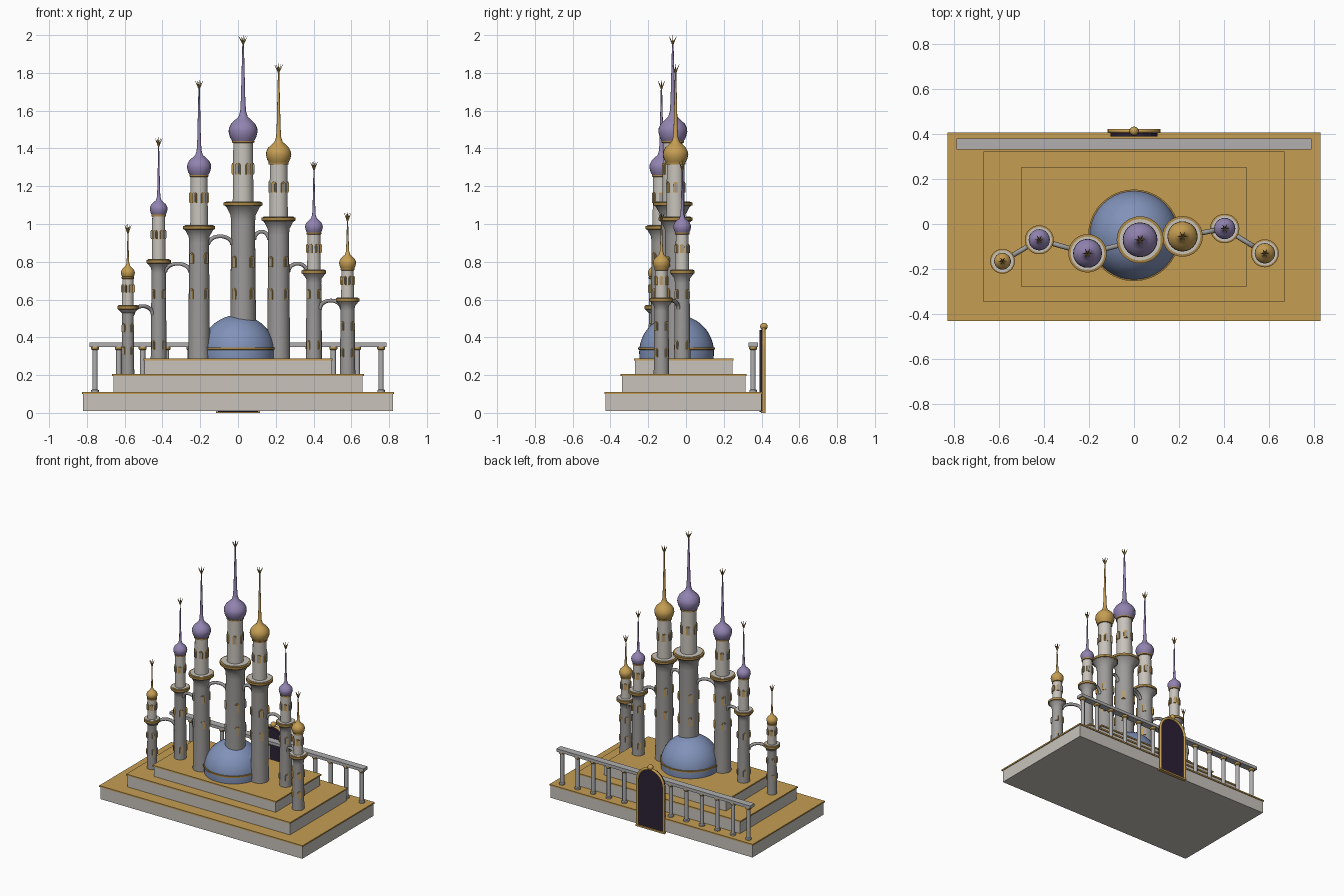
import bpy, math
from mathutils import Vector

if "Cube" in bpy.data.objects:
    bpy.data.objects.remove(bpy.data.objects["Cube"])

def mat(name, r, g, b):
    m = bpy.data.materials.new(name)
    m.diffuse_color = (r, g, b, 1)
    m.use_nodes = True
    m.node_tree.nodes["Principled BSDF"].inputs["Base Color"].default_value = m.diffuse_color
    return m

GOLD = mat("gold", .56, .34, .085)
TRIM = mat("dark gold", .40, .24, .06)
PALE = mat("pale stone", .58, .55, .50)
GREY = mat("grey stone", .34, .33, .32)
RAIL = mat("rail stone", .44, .43, .43)
BLUE = mat("dome blue", .22, .29, .49)
PURPLE = mat("purple", .29, .23, .44)
DARK = mat("door dark", .025, .015, .035)

def mesh(name, verts, faces, material, smooth=False):
    me = bpy.data.meshes.new(name)
    me.from_pydata(verts, [], faces)
    me.materials.append(material)
    o = bpy.data.objects.new(name, me)
    bpy.context.collection.objects.link(o)
    if smooth:
        bpy.ops.object.select_all(action='DESELECT')
        o.select_set(True)
        bpy.context.view_layer.objects.active = o
        bpy.ops.object.shade_smooth_by_angle(angle=math.radians(40))
    return o

def box(name, x0, x1, y0, y1, z0, z1, material):
    v = [(x, y, z) for z in (z0, z1) for x, y in ((x0, y0), (x1, y0), (x1, y1), (x0, y1))]
    f = [(3, 2, 1, 0), (4, 5, 6, 7)] + [(i, (i + 1) % 4, (i + 1) % 4 + 4, i + 4) for i in range(4)]
    return mesh(name, v, f, material)

def lathe(name, x, y, profile, material, n=32):
    """Revolve (radius, z) pairs around a vertical axis, capped at both ends."""
    v = [(x + r * math.cos(2 * math.pi * i / n), y + r * math.sin(2 * math.pi * i / n), z)
         for r, z in profile for i in range(n)]
    f = [(k * n + i, k * n + (i + 1) % n, (k + 1) * n + (i + 1) % n, (k + 1) * n + i)
         for k in range(len(profile) - 1) for i in range(n)]
    f += [tuple(reversed(range(n))), tuple(range(len(v) - n, len(v)))]
    return mesh(name, v, f, material, True)

def tube(name, points, radius, material, tip=1.0):
    """Round bar through the points, tapering to tip * radius."""
    cu = bpy.data.curves.new(name, 'CURVE')
    cu.dimensions = '3D'
    cu.bevel_depth, cu.bevel_resolution, cu.use_fill_caps = radius, 1, True
    s = cu.splines.new('POLY')
    s.points.add(len(points) - 1)
    for i, p in enumerate(points):
        s.points[i].co = (*p, 1)
        s.points[i].radius = 1 + (tip - 1) * i / (len(points) - 1)
    cu.materials.append(material)
    o = bpy.data.objects.new(name, cu)
    bpy.context.collection.objects.link(o)
    return o

def arch_outline(w, h, n=8):
    """Half-round arch outline in 2D, from bottom right to bottom left."""
    return [(w, 0)] + [(w * math.cos(math.pi * i / n), h - w + w * math.sin(math.pi * i / n))
                       for i in range(n + 1)] + [(-w, 0)]

def plate(name, origin, angle, w, h, d0, d1, material):
    """Arched slab facing outward at an angle, between depths d0 and d1."""
    out = Vector((math.cos(angle), math.sin(angle), 0))
    side = Vector((-out.y, out.x, 0))
    pts = arch_outline(w, h)
    n = len(pts)
    v = [Vector(origin) + out * d + side * a + Vector((0, 0, b)) for d in (d0, d1) for a, b in pts]
    f = [tuple(reversed(range(n))), tuple(range(n, 2 * n))]
    f += [(i, (i + 1) % n, (i + 1) % n + n, i + n) for i in range(n)]
    return mesh(name, v, f, material)

# Stepped base with gold tops
for i, (w, y0, y1, z0, z1) in enumerate([(.82, -.425, .4, .01, .11),
                                         (.66, -.34, .315, .11, .205),
                                         (.495, -.27, .245, .205, .288)]):
    box(f"step_{i}", -w, w, y0, y1, z0, z1 - .01, PALE)
    box(f"step_top_{i}", -w - .006, w + .006, y0 - .006, y1 + .006, z1 - .01, z1, GOLD)

# Dome with gold band
DX, DY = 0, -.05
lathe("dome", DX, DY, [(.196, .285), (.198, .32)] +
      [(.198 * math.cos(a), .32 + .198 * math.sin(a)) for a in
       [math.pi / 2 * i / 12 for i in range(1, 12)]] + [(.002, .518)], BLUE, 40)
lathe("dome_band", DX, DY, [(.19, .333), (.203, .335), (.203, .346), (.19, .348)], TRIM, 40)

def windows(name, x, y, r, z, count, s):
    for i in range(count):
        a = -math.pi / 2 + (i + .5) * 2 * math.pi / count
        o = (x, y, z - s)
        plate(name + "_frame", o, a, s * .45, 2 * s, r * .85, r + .005, GOLD)
        plate(name + "_pane", (x, y, z - s * .8), a, s * .24, 1.55 * s, r * .85, r + .007, GREY)

def tower(name, x, y, z0, r, zb, rb, ru, zu, bulb, ztip, roof, rows):
    # Shaft with flared shoulder, balcony rim and upper drum
    lathe(name + "_shaft", x, y, [(r, z0), (r * .9, zb - rb * 1.0), (r * .95, zb - rb * .6),
                                  (rb * .85, zb - .02), (rb * .95, zb - .012)], GREY)
    lathe(name + "_balcony_rim", x, y, [(rb * .9, zb - .014), (rb, zb - .012), (rb, zb + .004),
                                        (rb * .9, zb + .006)], TRIM)
    lathe(name + "_balcony_floor", x, y, [(rb * .88, zb - .01), (rb * .88, zb + .009)], PALE)
    lathe(name + "_drum", x, y, [(ru, zb), (ru * .94, zu)], PALE)
    lathe(name + "_collar", x, y, [(ru * .95, zu - .006), (ru * 1.08, zu - .004),
                                   (ru * 1.08, zu + .005), (ru * .9, zu + .007)], TRIM)
    # Onion roof running into a slender spire
    b = bulb
    lathe(name + "_roof", x, y, [(.72 * b, zu), (.9 * b, zu + .3 * b), (b, zu + .7 * b),
                                 (.97 * b, zu + .95 * b), (.82 * b, zu + 1.25 * b),
                                 (.56 * b, zu + 1.5 * b), (.32 * b, zu + 1.72 * b),
                                 (.2 * b, zu + 2.1 * b), (.15 * b, zu + 3 * b),
                                 (.05 * b, ztip - .035)], roof, 24)
    # Starburst finial
    k = .012 + .15 * b
    base = Vector((x, y, ztip - .048))
    for i in range(7):
        a = 2 * math.pi * i / 6
        d = Vector((k * math.cos(a), k * math.sin(a), .042)) if i < 6 else Vector((0, 0, .048))
        tube(name + "_finial_ray", [base, base + d * .5, base + d], .0045, TRIM, .15)
    # Arched windows
    s = .014 + .22 * b
    windows(name + "_drum_window", x, y, ru * .97, (zb + zu) / 2 + .02, 6, s)
    for z in rows:
        windows(name + "_shaft_window", x, y, r * .94, z, 4, s)

TOWERS = [
    (-.583, -.165, .205, .034, .562, .055, .031, .715, .037, 1.0, GOLD, (.45, .33)),
    (-.42, -.07, .288, .042, .805, .064, .036, 1.045, .047, 1.46, PURPLE, (.63, .36)),
    (-.206, -.13, .288, .058, .985, .085, .047, 1.255, .064, 1.765, PURPLE, (.82, .63)),
    (.027, -.07, .288, .07, 1.11, .104, .055, 1.435, .077, 2.0, PURPLE, (.8, .63)),
    (.215, -.055, .288, .061, 1.03, .09, .049, 1.32, .067, 1.85, GOLD, (.8, .63)),
    (.402, -.02, .288, .043, .75, .065, .036, .95, .047, 1.335, PURPLE, (.63, .36)),
    (.58, -.13, .205, .041, .602, .062, .034, .76, .045, 1.065, GOLD, (.46, .32)),
]
for i, t in enumerate(TOWERS):
    tower(f"tower_{i + 1}", *t)

# Arched bridges linking neighbouring towers
for i, top in enumerate((.575, .8, .945, .97, .8, .605)):
    a, b = Vector(TOWERS[i][:2]), Vector(TOWERS[i + 1][:2])
    d = (b - a).normalized()
    a, b = a + d * TOWERS[i][3] * .85, b - d * TOWERS[i + 1][3] * .85
    pts = []
    for j in range(13):
        u = math.pi * j / 12
        p = a.lerp(b, .5 - .5 * math.cos(u))
        pts.append((p.x, p.y, top - .055 + .045 * math.sin(u)))
    tube(f"bridge_{i + 1}", pts, .011, GREY)

# Rear balustrade
box("rail", -.787, .787, .33, .38, .35, .372, RAIL)
for i in range(13):
    x = -.757 + i * .1262
    lathe("baluster", x, .355, [(.02, .11), (.02, .12), (.014, .125), (.014, .335)], RAIL, 12)
    lathe("baluster_cap", x, .355, [(.016, .333), (.021, .338), (.021, .351)], GOLD, 12)

# Arched door with gold frame and knob
plate("door", (0, 0, .005), math.pi / 2, .105, .435, .388, .412, DARK)
tube("door_frame", [(x, .412, z + .004) for x, z in arch_outline(.107, .44, 20)], .01, GOLD)
box("door_sill", -.117, .117, .398, .42, 0, .012, GOLD)
lathe("door_knob", 0, .412, [(max(.001, .02 * math.sin(math.pi * i / 8)), .457 - .02 * math.cos(math.pi * i / 8))
                            for i in range(9)], GOLD, 16)
